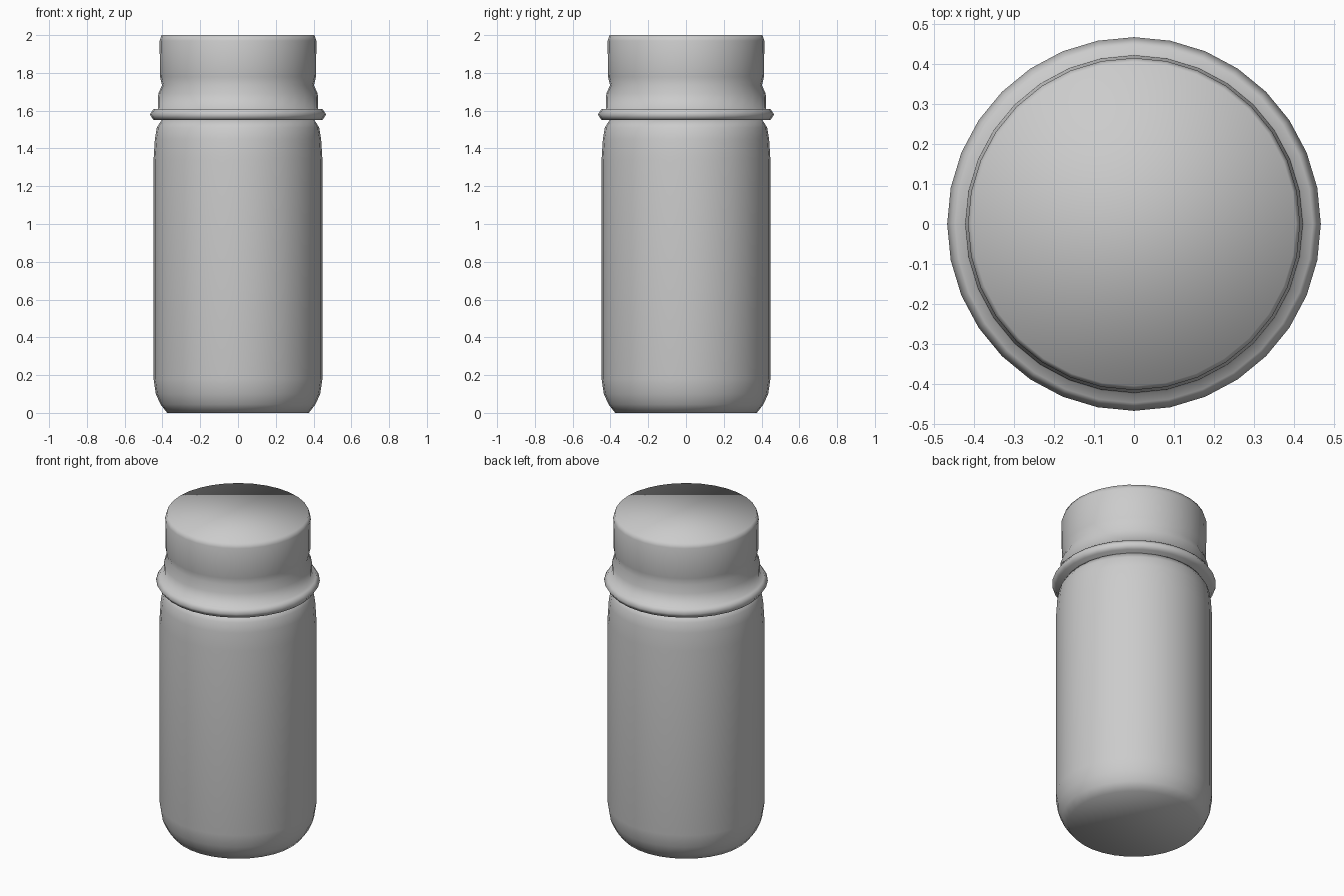
import bpy, bmesh, math

cube = bpy.data.objects.get("Cube")
if cube:
    bpy.data.objects.remove(cube, do_unlink=True)

SEGMENTS = 32

# One plain grey for the whole jar
grey = bpy.data.materials.new("light_grey")
grey.use_nodes = True
colour = (0.6, 0.6, 0.6, 1)
grey.diffuse_color = colour
grey.node_tree.nodes["Principled BSDF"].inputs["Base Color"].default_value = colour


def turned_part(name, profile):
    """Turn a (radius, height) profile around z and close both ends."""
    bm = bmesh.new()
    rings = []
    for radius, height in profile:
        rings.append([bm.verts.new((radius * math.cos(a), radius * math.sin(a), height))
                      for a in (math.tau * i / SEGMENTS for i in range(SEGMENTS))])
    for low, high in zip(rings, rings[1:]):
        for i in range(SEGMENTS):
            j = (i + 1) % SEGMENTS
            bm.faces.new((low[i], low[j], high[j], high[i]))
    bm.faces.new(rings[0][::-1])
    bm.faces.new(rings[-1])
    for face in bm.faces:
        face.smooth = True
    mesh = bpy.data.meshes.new(name)
    bm.to_mesh(mesh)
    bm.free()
    mesh.materials.append(grey)
    obj = bpy.data.objects.new(name, mesh)
    bpy.context.collection.objects.link(obj)
    return obj


# Container with rounded base and shoulder
turned_part("jar_body", [
    (0.375, 0), (0.41, 0.045), (0.435, 0.1), (0.447, 0.18),
    (0.447, 1.34), (0.44, 1.45), (0.43, 1.51), (0.405, 1.55)])

# Lid with collar ring, waist and straight top
turned_part("jar_lid", [
    (0.447, 1.55), (0.467, 1.58), (0.447, 1.61), (0.424, 1.61),
    (0.422, 1.69), (0.402, 1.735), (0.413, 1.78),
    (0.415, 1.97), (0.405, 2.0)])
